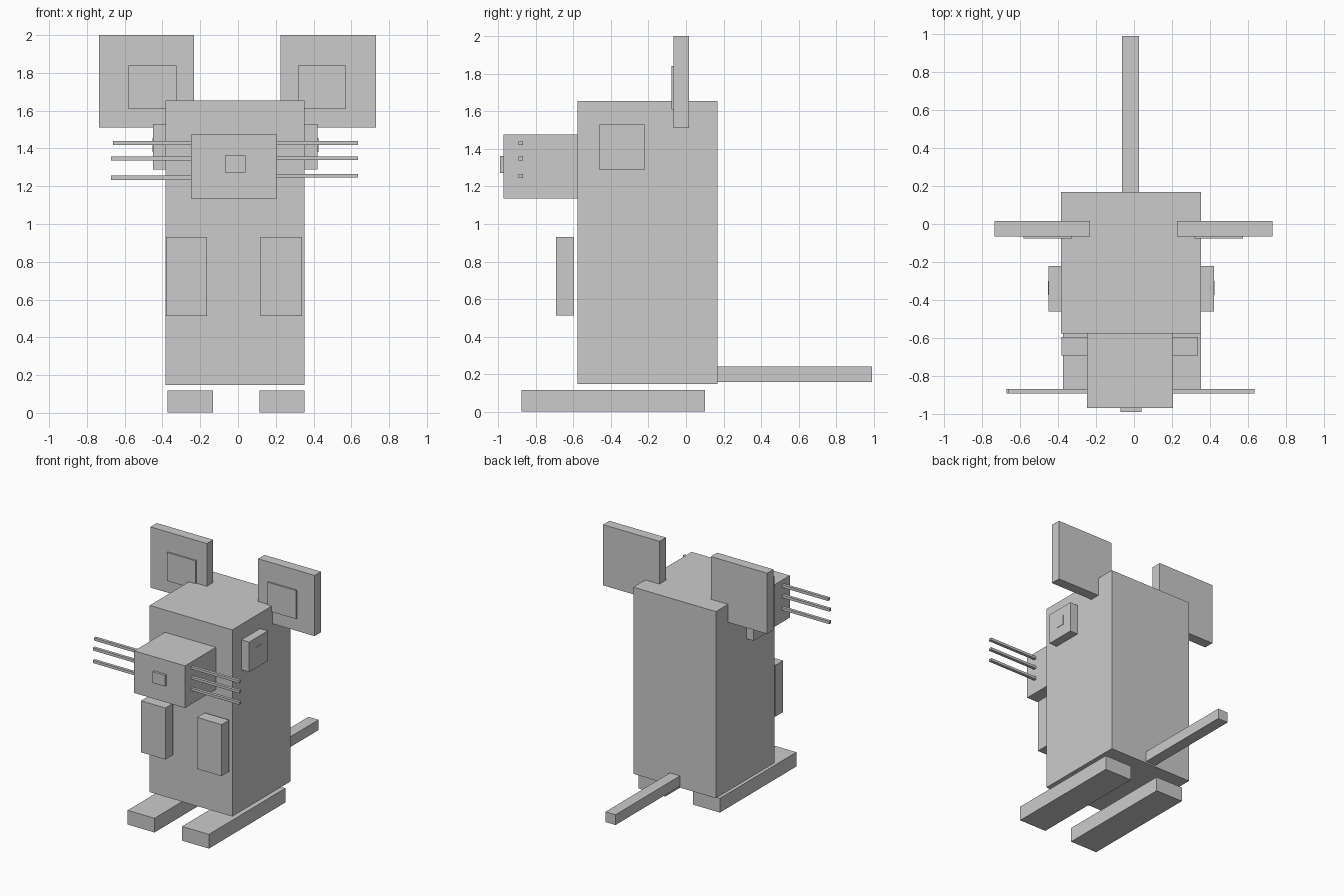
import bpy
import bmesh

if "Cube" in bpy.data.objects:
    bpy.data.objects.remove(bpy.data.objects["Cube"])


def box(name, x, y, z):
    """Axis-aligned box from (min, max) ranges."""
    bm = bmesh.new()
    bmesh.ops.create_cube(bm, size=1)
    bmesh.ops.scale(bm, verts=bm.verts, vec=(x[1] - x[0], y[1] - y[0], z[1] - z[0]))
    bmesh.ops.translate(bm, verts=bm.verts,
                        vec=((x[0] + x[1]) / 2, (y[0] + y[1]) / 2, (z[0] + z[1]) / 2))
    mesh = bpy.data.meshes.new(name)
    bm.to_mesh(mesh)
    bm.free()
    obj = bpy.data.objects.new(name, mesh)
    bpy.context.collection.objects.link(obj)
    return obj


def pair(name, centre, inner, outer, y, z):
    """Two boxes mirrored about x = centre."""
    box(name + "_left", (centre - outer, centre - inner), y, z)
    box(name + "_right", (centre + inner, centre + outer), y, z)


# Body and head block
box("body", (-0.385, 0.353), (-0.577, 0.168), (0.148, 1.655))

# Snout and nose
box("snout", (-0.248, 0.206), (-0.97, -0.577), (1.135, 1.475))
box("nose", (-0.07, 0.04), (-0.99, -0.97), (1.272, 1.362))

# Tail
box("tail", (-0.064, 0.026), (0.168, 0.99), (0.16, 0.243))

# Ears with raised inner panels
pair("ear", -0.003, 0.229, 0.733, (-0.066, 0.015), (1.51, 2.0))
pair("inner_ear", -0.004, 0.322, 0.577, (-0.077, -0.066), (1.61, 1.84))

# Eyes with thin pupils
pair("eye", -0.014, 0.367, 0.436, (-0.46, -0.221), (1.288, 1.53))
pair("pupil", -0.014, 0.42, 0.439, (-0.375, -0.30), (1.38, 1.455))

# Arms and feet
pair("arm", -0.022, 0.142, 0.36, (-0.692, -0.595), (0.514, 0.93))
pair("foot", -0.01, 0.123, 0.363, (-0.875, 0.1), (0.003, 0.118))

# Whiskers, three on each side
for i, (z_left, z_right, tip) in enumerate([(1.429, 1.429, -0.662),
                                            (1.346, 1.348, -0.672),
                                            (1.245, 1.256, -0.672)]):
    box(f"whisker_left_{i}", (tip, -0.248), (-0.892, -0.868), (z_left - 0.011, z_left + 0.011))
    box(f"whisker_right_{i}", (0.206, 0.636), (-0.892, -0.868), (z_right - 0.01, z_right + 0.01))
